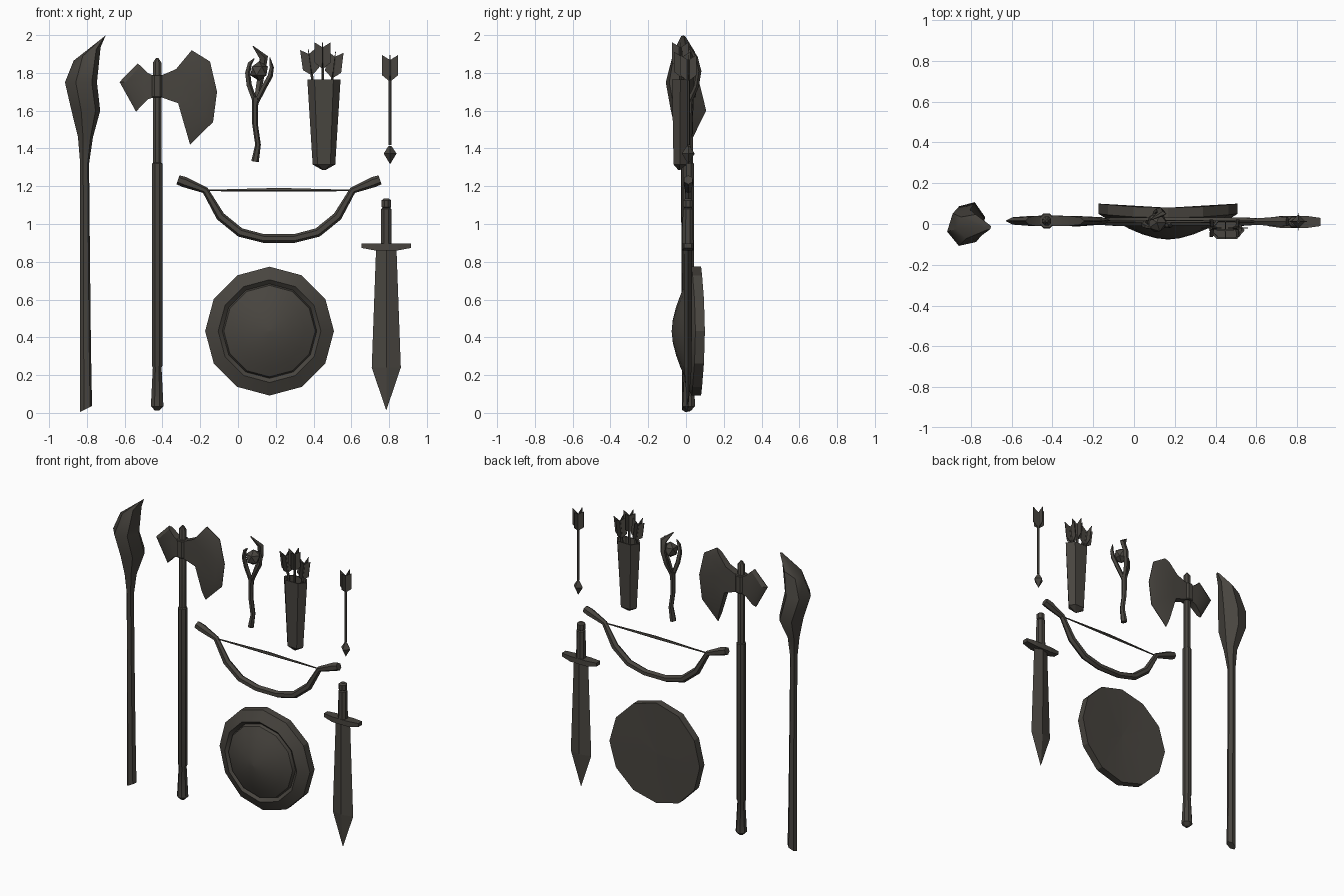
import bpy, bmesh, math
from mathutils import Vector, Matrix

if "Cube" in bpy.data.objects:
    bpy.data.objects.remove(bpy.data.objects["Cube"])

mat = bpy.data.materials.new("dark_grey_brown")
mat.diffuse_color = (0.065, 0.059, 0.050, 1)
mat.use_nodes = True
mat.node_tree.nodes["Principled BSDF"].inputs["Base Color"].default_value = mat.diffuse_color


def make(name, bm, smooth=35):
    bmesh.ops.remove_doubles(bm, verts=bm.verts, dist=0.0002)
    bmesh.ops.recalc_face_normals(bm, faces=bm.faces)
    me = bpy.data.meshes.new(name)
    bm.to_mesh(me)
    bm.free()
    me.materials.append(mat)
    if smooth:
        me.shade_smooth()
        me.set_sharp_from_angle(angle=math.radians(smooth))
    ob = bpy.data.objects.new(name, me)
    bpy.context.collection.objects.link(ob)
    return ob


def loft(bm, rings, caps=True):
    """Skin a list of equally long closed rings."""
    vs = [[bm.verts.new(p) for p in r] for r in rings]
    n = len(vs[0])
    for a, b in zip(vs, vs[1:]):
        for i in range(n):
            j = (i + 1) % n
            bm.faces.new((a[i], a[j], b[j], b[i]))
    if caps:
        bm.faces.new(vs[0])
        bm.faces.new(vs[-1])


def tube(bm, path, n=6, phase=0.0):
    """Tube through (x, y, z, r_side, r_depth) stations."""
    pts = [Vector(p[:3]) for p in path]
    rings = []
    for i, p in enumerate(path):
        t = (pts[min(i + 1, len(pts) - 1)] - pts[max(i - 1, 0)]).normalized()
        side = Vector((0, 1, 0)).cross(t).normalized()
        deep = t.cross(side)
        rings.append([pts[i] + side * p[3] * math.cos(phase + k * math.tau / n)
                      + deep * p[4] * math.sin(phase + k * math.tau / n) for k in range(n)])
    loft(bm, rings)


def column(bm, x, y, prof, n=8):
    """Straight upright shaft from (z, radius) pairs."""
    loft(bm, [[(x + r * math.cos((k + .5) * math.tau / n), y + r * math.sin((k + .5) * math.tau / n), z)
               for k in range(n)] for z, r in prof])


# --- club: twisted hexagonal head on a plain shaft (z, x0, x1, y0, y1)
bm = bmesh.new()
rings = []
for i, (z, x0, x1, y0, y1) in enumerate([
        (.02, -.838, -.772, -.022, .03), (.35, -.837, -.778, -.022, .028), (.9, -.836, -.784, -.026, .026),
        (1.32, -.836, -.788, -.028, .026), (1.46, -.848, -.767, -.05, .04), (1.6, -.883, -.728, -.085, .112),
        (1.75, -.918, -.745, -.112, .075), (1.9, -.872, -.726, -.075, .05), (1.985, -.735, -.70, -.03, .0)]):
    tilt = .5 if i == 0 else (.5 if i == 7 else (.8 if i == 8 else 0))
    ring = []
    for k in range(6):
        a = k * math.tau / 6 + .2
        dx = (x1 - x0) / 2 * math.cos(a)
        ring.append(((x0 + x1) / 2 + dx, (y0 + y1) / 2 + (y1 - y0) / 2 * math.sin(a), z + tilt * dx))
    rings.append(ring)
loft(bm, rings)
make("club", bm, 40)

# --- axe: shaft, grip, collar
AX, AY = -.428, .015
bm = bmesh.new()
column(bm, AX, AY, [(.012, .012), (.035, .036), (.24, .025), (.25, .03), (1.32, .03), (1.325, .024),
                    (1.855, .024), (1.88, .006)])
make("axe_shaft", bm)
bm = bmesh.new()
column(bm, AX, AY, [(1.67, .036), (1.675, .04), (1.785, .04), (1.79, .036)])
make("axe_collar", bm)


# axe blades: columns of points running from root to cutting edge
def blade(name, root, mid, edge):
    bm = bmesh.new()
    near = [(m[0] + .75 * (e[0] - m[0]), m[1] + .75 * (e[1] - m[1])) for m, e in zip(mid, edge)]
    rings = []
    for col, th in ((root, .026), (mid, .025), (near, .018), (edge, .002)):
        rings.append([(x, AY - th, z) for x, z in col] + [(x, AY + th, z) for x, z in reversed(col)])
    loft(bm, rings)
    make(name, bm, 30)


blade("axe_large_blade", [(-.42, z) for z in (1.78, 1.755, 1.73, 1.7, 1.675)],
      [(-.328, 1.82), (-.30, 1.79), (-.29, 1.74), (-.295, 1.67), (-.317, 1.64)],
      [(-.245, 1.92), (-.148, 1.86), (-.111, 1.70), (-.132, 1.54), (-.254, 1.42)])
blade("axe_small_blade", [(-.43, z) for z in (1.775, 1.73, 1.675)],
      [(-.478, 1.80), (-.50, 1.745), (-.478, 1.66)],
      [(-.53, 1.85), (-.627, 1.752), (-.54, 1.595)])

# --- wand: bent stick, three claws, stone
bm = bmesh.new()
tube(bm, [(.09, .01, 1.33, .02, .022), (.106, .01, 1.42, .015, .018), (.09, .01, 1.53, .015, .018),
          (.091, .012, 1.63, .016, .02), (.094, .014, 1.67, .022, .024)])
tube(bm, [(.092, .012, 1.64, .014, .014), (.058, .005, 1.735, .015, .015), (.05, -.005, 1.80, .015, .015),
          (.062, -.012, 1.85, .012, .012), (.085, -.02, 1.875, .003, .003)], 5)
tube(bm, [(.094, .012, 1.64, .014, .014), (.134, .0, 1.72, .015, .015), (.17, -.005, 1.785, .015, .015),
          (.178, -.008, 1.83, .012, .012), (.168, -.012, 1.88, .003, .003)], 5)
tube(bm, [(.094, .014, 1.64, .014, .014), (.11, .055, 1.73, .018, .014), (.125, .068, 1.81, .02, .014),
          (.135, .05, 1.88, .025, .013), (.08, .02, 1.94, .003, .003)], 5)
make("wand", bm)
bm = bmesh.new()
bmesh.ops.create_icosphere(bm, subdivisions=1, radius=.052, matrix=Matrix.Translation((.112, .008, 1.81)))
make("wand_stone", bm, 0)


# --- arrows: shaft, head and four crossed vanes, local origin at the nock
def arrow(name, loc, tilt=0, length=.55, head=True):
    bm = bmesh.new()
    column(bm, 0, 0, [(-length + .1, .008), (0, .008)], 6)
    if head:
        for flip in (1,):
            column(bm, 0, 0, [(-length, .001), (-length + .055, .034), (-length + .095, .008)], 4)
    for k in range(4):
        c, s = math.cos(k * math.pi / 2), math.sin(k * math.pi / 2)
        prof = [(0, -.115), (.043, -.08), (.043, .027), (0, 0)]
        loft(bm, [[(r * c - d * s, r * s + d * c, z) for r, z in prof] for d in (-.002, .002)])
    if head:
        # turn the square head so that its corners face front and side
        head_verts = [v for v in bm.verts if v.co.z < -length + .096 and v.co.xy.length > .0005]
        bmesh.ops.rotate(bm, verts=head_verts, cent=(0, 0, 0), matrix=Matrix.Rotation(math.pi / 4, 3, 'Z'))
    bm.transform(Matrix.Translation(loc) @ Matrix.Rotation(tilt, 4, 'Y'))
    make(name, bm, 0)


arrow("arrow", (.805, .012, 1.868))
arrow("quiver_arrow_left", (.375, -.02, 1.90), -.14, .4, False)
arrow("quiver_arrow_middle", (.448, -.03, 1.935), 0, .4, False)
arrow("quiver_arrow_right", (.513, -.02, 1.885), .12, .4, False)

# --- quiver: tapered hexagonal case with recessed mouth
hexa = [(-.05, -.048), (.05, -.048), (.088, -.004), (.05, .045), (-.05, .045), (-.088, -.004)]
bm = bmesh.new()
loft(bm, [[(.455 + s * x, cy + sy * y, z) for x, y in hexa] for z, s, sy, cy in (
    (1.285, .08, .1, -.035), (1.315, .68, .75, -.03), (1.765, 1, 1, -.026),
    (1.765, .86, .84, -.026), (1.72, .84, .82, -.026))])
make("quiver", bm, 25)

# --- bow: mirrored limb path and a spindle-shaped string
half = [(.535, 1.234, .025), (.50, 1.222, .028), (.39, 1.178, .018), (.31, 1.04, .024),
        (.205, .955, .024), (.08, .923, .023)]
BX = .217
bm = bmesh.new()
tube(bm, [(BX - x, .012, z, r, r) for x, z, r in half]
     + [(BX + x, .012, z, r, r) for x, z, r in reversed(half)])
make("bow", bm)
bm = bmesh.new()
tube(bm, [(BX - .385, .012, 1.178, .004, .004), (BX, .012, 1.182, .011, .008),
          (BX + .385, .012, 1.178, .004, .004)], 5)
make("bow_string", bm)

# --- sword: diamond blade, guard, grip and pommel
SX, SY = .785, .01
bm = bmesh.new()
loft(bm, [[(SX - w, SY, z), (SX, SY - t, z), (SX + w, SY, z), (SX, SY + t, z)]
          for z, w, t in ((.016, .001, .001), (.24, .077, .02), (.87, .054, .022))])
make("sword_blade", bm, 0)
bm = bmesh.new()
loft(bm, [[(SX + x, SY - d, z - h), (SX + x, SY + d, z - h), (SX + x, SY + d, z + h), (SX + x, SY - d, z + h)]
          for x, z, d, h in ((-.13, .885, .02, .012), (-.06, .878, .03, .018),
                             (.06, .878, .03, .018), (.13, .885, .02, .012))])
make("sword_guard", bm, 0)
bm = bmesh.new()
column(bm, SX, SY, [(.89, .031), (1.08, .029), (1.085, .022), (1.09, .027), (1.125, .027), (1.135, .015)])
make("sword_grip", bm)

# --- shield: twelve-sided lathe, gently bent along x
bm = bmesh.new()
rings = []
for r, y in ((.001, .08), (.341, .08), (.341, .03), (.272, -.006), (.25, .014), (.242, -.006),
             (.19, -.03), (.127, -.053), (.06, -.07), (.001, -.076)):
    ring = []
    for k in range(12):
        a = k * math.tau / 12
        x = r * math.cos(a)
        ring.append((.167 + x, y + .02 * (x / .341) ** 2, .433 + r * math.sin(a)))
    rings.append(ring)
loft(bm, rings)
make("shield", bm, 28)
